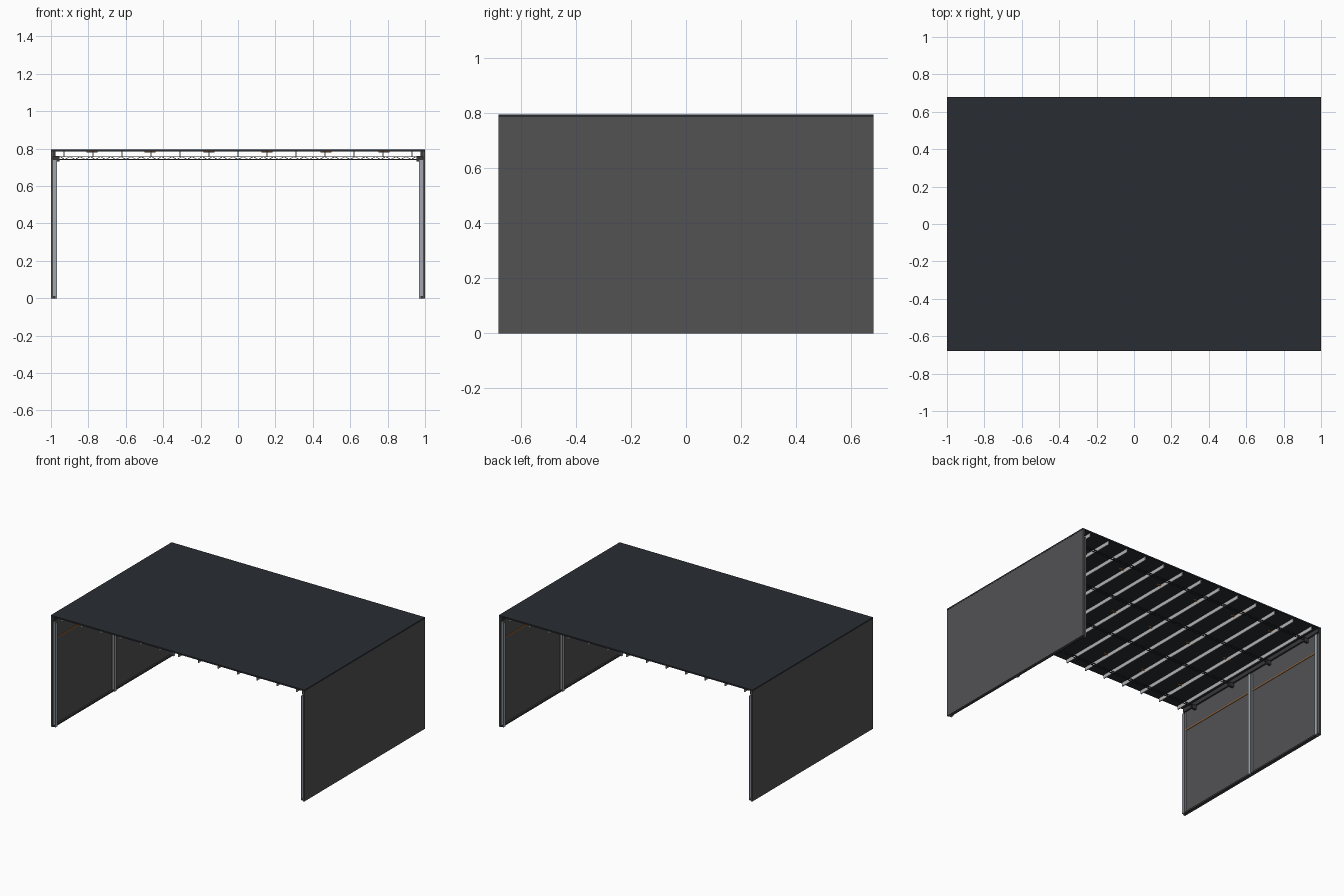
import bpy, bmesh
from mathutils import Vector

if "Cube" in bpy.data.objects:
    bpy.data.objects.remove(bpy.data.objects["Cube"])


def mat(name, rgb):
    m = bpy.data.materials.new(name)
    m.diffuse_color = (*rgb, 1)
    m.use_nodes = True
    m.node_tree.nodes["Principled BSDF"].inputs["Base Color"].default_value = m.diffuse_color
    return m


ROOF = mat("roof_dark", (0.022, 0.026, 0.032))
WALL = mat("wall_grey", (0.085, 0.085, 0.088))
FRAME = mat("frame_dark", (0.04, 0.04, 0.042))
STEEL = mat("steel", (0.36, 0.39, 0.43))
LIGHT = mat("pale_steel", (0.45, 0.45, 0.45))
COPPER = mat("orange_brown", (0.35, 0.14, 0.04))


def add_box(bm, lo, hi):
    vs = bmesh.ops.create_cube(bm, size=1)["verts"]
    for v in vs:
        v.co = Vector([lo[i] + (v.co[i] + 0.5) * (hi[i] - lo[i]) for i in range(3)])


def add_bar(bm, a, b, w):
    # square bar between two points
    a, b = Vector(a), Vector(b)
    d = b - a
    q = d.to_track_quat('Z', 'Y')
    for v in bmesh.ops.create_cube(bm, size=1)["verts"]:
        v.co = (a + b) / 2 + q @ Vector((v.co.x * w, v.co.y * w, v.co.z * d.length))


def finish(bm, name, material):
    me = bpy.data.meshes.new(name)
    bm.to_mesh(me)
    bm.free()
    me.materials.append(material)
    ob = bpy.data.objects.new(name, me)
    bpy.context.collection.objects.link(ob)
    return ob


def boxes(name, material, items):
    bm = bmesh.new()
    for lo, hi in items:
        add_box(bm, lo, hi)
    return finish(bm, name, material)


def sided(s, x0, x1):
    return min(s * x0, s * x1), max(s * x0, s * x1)


# Roof sheet
boxes("roof_panel", ROOF, [((-1, -0.68, 0.785), (1, 0.68, 0.795))])

POST_Y = (-0.664, 0, 0.664)
TRUSS_Y = (-0.56, -0.187, 0.187, 0.56)

for s, side in ((-1, "left"), (1, "right")):
    # Wall sheet
    a, b = sided(s, 0.988, 0.999)
    boxes(side + "_wall", WALL, [((a, -0.68, 0), (b, 0.68, 0.785))])

    # Base and head rails inside the wall
    a, b = sided(s, 0.976, 0.989)
    boxes(side + "_base_rail", FRAME, [((a, -0.675, 0), (b, 0.675, 0.012))])
    boxes(side + "_head_rail", FRAME, [((a, -0.675, 0.757), (b, 0.675, 0.786))])

    # Thin coloured rail along the wall
    a, b = sided(s, 0.984, 0.989)
    boxes(side + "_wall_rail", COPPER, [((a, -0.67, 0.617), (b, 0.67, 0.625))])

    # H-section posts: two flanges and a web
    for n, y in zip(("front", "middle", "back"), POST_Y):
        items = []
        for x0, x1, h in ((0.968, 0.972, 0.011), (0.972, 0.984, 0.003), (0.984, 0.988, 0.011)):
            a, b = sided(s, x0, x1)
            items.append(((a, y - h, 0), (b, y + h, 0.743)))
        boxes(f"{side}_{n}_post", STEEL, items)

    # Brackets under the truss ends
    a, b = sided(s, 0.955, 0.988)
    boxes(side + "_truss_brackets", FRAME,
          [((a, y - 0.008, 0.73), (b, y + 0.008, 0.76)) for y in TRUSS_Y])

# Lattice trusses spanning between the walls
BAYS = 72
for i, y in enumerate(TRUSS_Y):
    bm = bmesh.new()
    for z in (0.742, 0.757):
        add_bar(bm, (-0.985, y, z), (0.985, y, z), 0.004)
    for k in range(BAYS):
        x0 = -0.98 + 1.96 * k / BAYS
        x1 = -0.98 + 1.96 * (k + 1) / BAYS
        z0, z1 = (0.742, 0.757) if k % 2 == 0 else (0.757, 0.742)
        add_bar(bm, (x0, y, z0), (x1, y, z1), 0.003)
    finish(bm, f"roof_truss_{i + 1}", FRAME)

# Purlins between the trusses and the roof sheet
N = 13
boxes("purlins", LIGHT,
      [((x - 0.003, -0.67, 0.759), (x + 0.003, 0.67, 0.786))
       for x in (-0.93 + 1.86 * i / (N - 1) for i in range(N))])

# Ceiling strips in three rows of six
boxes("ceiling_strips", COPPER,
      [((x - 0.03, y - 0.006, 0.779), (x + 0.03, y + 0.006, 0.786))
       for y in (-0.45, 0, 0.45) for x in (-0.78, -0.47, -0.155, 0.155, 0.47, 0.78)])
